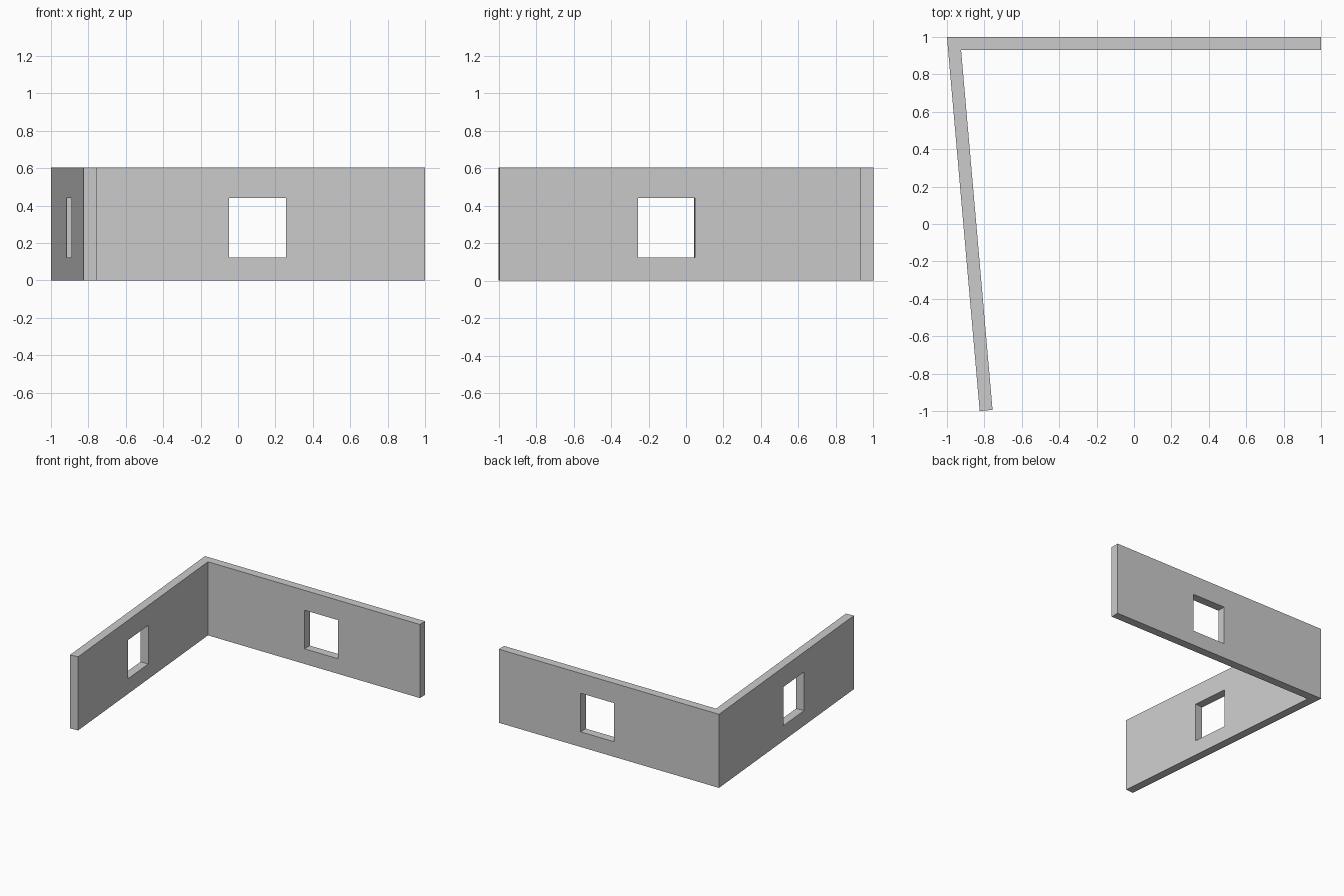
import bpy, bmesh, math
from mathutils import Vector

if "Cube" in bpy.data.objects:
    bpy.data.objects.remove(bpy.data.objects["Cube"])

HEIGHT, THICK = 0.604, 0.069
SILL, HEAD = 0.124, 0.441

def prism(name, outline, z0, z1):
    """Extrude a plan outline from z0 to z1."""
    bm = bmesh.new()
    base = bm.faces.new([bm.verts.new((p[0], p[1], z0)) for p in outline])
    top = bmesh.ops.extrude_face_region(bm, geom=[base])["geom"]
    bmesh.ops.translate(bm, vec=(0, 0, z1 - z0),
                        verts=[v for v in top if isinstance(v, bmesh.types.BMVert)])
    bmesh.ops.recalc_face_normals(bm, faces=bm.faces)
    mesh = bpy.data.meshes.new(name)
    bm.to_mesh(mesh)
    bm.free()
    obj = bpy.data.objects.new(name, mesh)
    bpy.context.collection.objects.link(obj)
    return obj

# Plan layout: both walls start at the outer corner
corner = Vector((-1, 1))
back_dir, back_in = Vector((1, 0)), Vector((0, -1))
side_end = Vector((-0.825, -1))
side_dir = (side_end - corner).normalized()
side_in = Vector((-side_dir.y, side_dir.x))

# Mitred inner corner where the two inner faces meet
start = corner + side_in * THICK
inner_y = 1 - THICK
inner = start + side_dir * ((inner_y - start.y) / side_dir.y)

# L-shaped wall pair
walls = prism("corner_walls", [corner, side_end, side_end + side_in * THICK,
                               inner, (1, inner_y), (1, 1)], 0, HEIGHT)

# One square window through each wall, measured along it from the corner
for name, along, inward, a, b in (("back_window", back_dir, back_in, 0.953, 1.257),
                                  ("side_window", side_dir, side_in, 0.961, 1.267)):
    lo, hi = -THICK, 2 * THICK
    plan = [corner + along * s + inward * t
            for s, t in ((a, lo), (b, lo), (b, hi), (a, hi))]
    cutter = prism(name + "_cutter", plan, SILL, HEAD)
    cutter.hide_render = True
    mod = walls.modifiers.new(name, 'BOOLEAN')
    mod.operation, mod.solver, mod.object = 'DIFFERENCE', 'EXACT', cutter
    bpy.context.view_layer.objects.active = walls
    bpy.ops.object.modifier_apply(modifier=mod.name)
    bpy.data.objects.remove(cutter)
